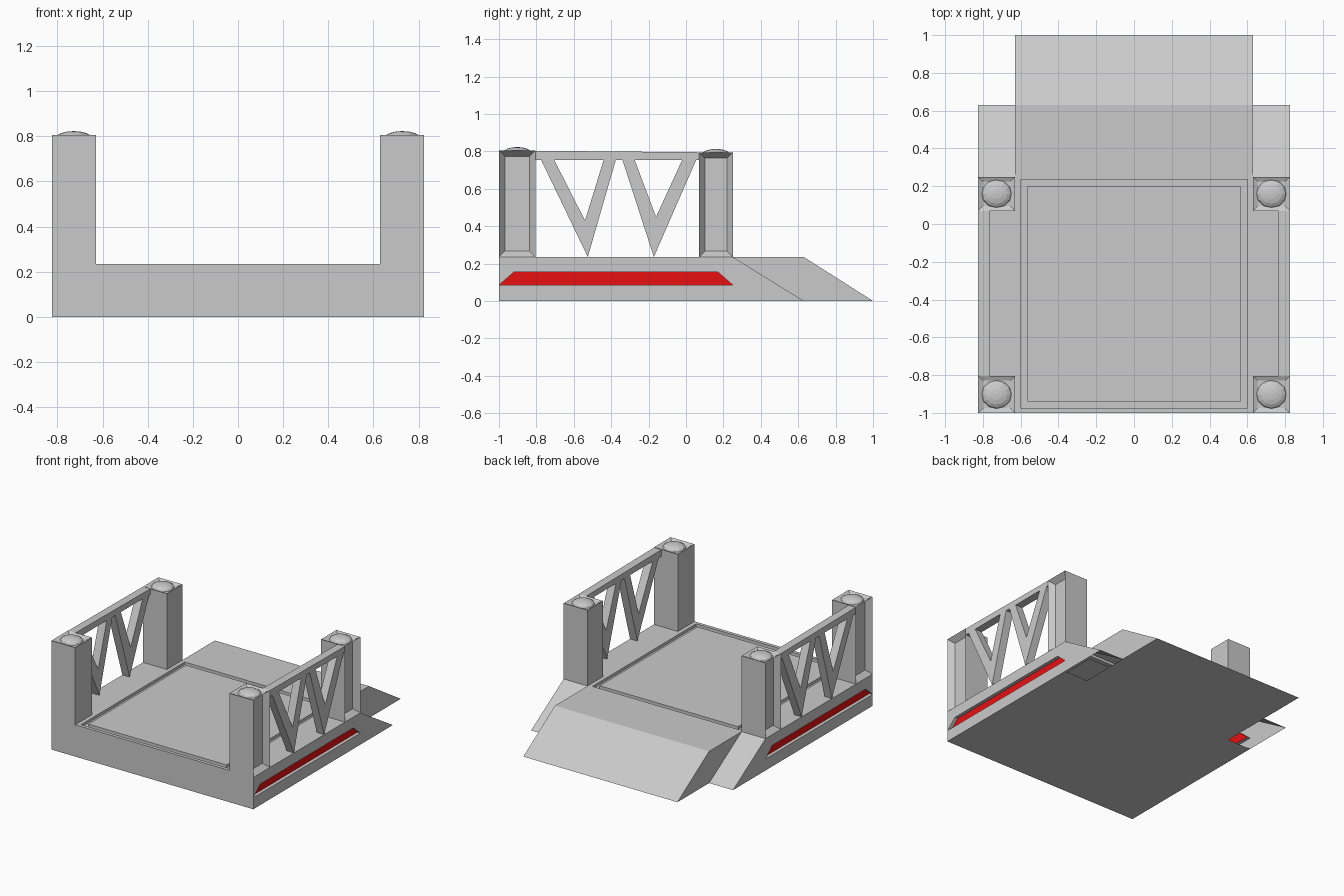
import bpy, bmesh, math
from mathutils import Matrix

if "Cube" in bpy.data.objects:
    bpy.data.objects.remove(bpy.data.objects["Cube"])


def material(name, rgb):
    m = bpy.data.materials.new(name)
    m.diffuse_color = (*rgb, 1)
    m.use_nodes = True
    m.node_tree.nodes["Principled BSDF"].inputs["Base Color"].default_value = m.diffuse_color
    return m


GRAY = material("concrete gray", (0.59, 0.59, 0.59))
RED = material("signal red", (0.8, 0.005, 0.006))
W, C, H = 0.825, 0.63, 0.235      # half width, half deck width, deck height


def finish(name, bm):
    bmesh.ops.remove_doubles(bm, verts=bm.verts, dist=1e-5)
    bmesh.ops.recalc_face_normals(bm, faces=bm.faces)
    me = bpy.data.meshes.new(name)
    bm.to_mesh(me)
    bm.free()
    ob = bpy.data.objects.new(name, me)
    me.materials.append(GRAY)
    me.materials.append(RED)
    bpy.context.collection.objects.link(ob)
    return ob


def face(bm, pts, mat=0):
    f = bm.faces.new([bm.verts.new(p) for p in pts])
    f.material_index = mat
    return f


def rect(x, y0, y1, z):
    return [(-x, y0, z), (x, y0, z), (x, y1, z), (-x, y1, z)]


def bridge(bm, a, b):
    n = len(a)
    for i in range(n):
        j = (i + 1) % n
        face(bm, [a[i], a[j], b[j], b[i]])


# Base: deck with a shallow groove, rear ramp, side slopes and red side strips
bm = bmesh.new()
rings = [rect(C, -1, 0.25, H), rect(0.6, -0.975, 0.235, H),
         rect(0.6, -0.975, 0.235, H - 0.02), rect(0.565, -0.94, 0.2, H - 0.02),
         rect(0.565, -0.94, 0.2, H)]
for a, b in zip(rings, rings[1:]):
    bridge(bm, a, b)
face(bm, rings[-1])
face(bm, rect(C, 0.25, 0.63, H))
face(bm, [(-C, 0.63, H), (C, 0.63, H), (C, 1, 0), (-C, 1, 0)])
half = [(W, -1), (W, 0.25), (C, 0.25), (C, 0.63), (C, 1)]
face(bm, [(x, y, 0) for x, y in half] + [(-x, y, 0) for x, y in half[::-1]])
front = [(W, 0), (W, 0.085), (W, H), (C, H)]
face(bm, [(x, -1, z) for x, z in front] + [(-x, -1, z) for x, z in front[::-1]])
strip = [(-1, 0.085), (0.25, 0.085), (0.17, 0.155), (-0.92, 0.155)]
for s in (-1, 1):
    face(bm, [(s * C, -1, H), (s * W, -1, H), (s * W, 0.25, H), (s * C, 0.25, H)])
    face(bm, [(s * C, 0.25, H), (s * W, 0.25, H), (s * W, 0.63, 0), (s * C, 0.63, 0)])
    face(bm, [(s * C, 0.25, H), (s * C, 0.63, H), (s * C, 1, 0), (s * C, 0.63, 0)])
    p, q, r, t = strip
    for poly in ([(-1, 0), (0.25, 0), (0.63, 0), q, p],
                 [(0.63, 0), (0.25, H), r, q],
                 [(-1, H), t, r, (0.25, H)],
                 [(-1, H), p, t]):
        face(bm, [(s * W, y, z) for y, z in poly])
    inner = [(s * (W - 0.025), y, z) for y, z in strip]
    bridge(bm, [(s * W, y, z) for y, z in strip], inner)
    face(bm, inner, 1)
finish("base", bm)


# Posts: outer side and top sunk with sloped borders, low dome on top
def post(name, s, y0, y1, top):
    bm = bmesh.new()
    lo = [(s * C, y0, H), (s * W, y0, H), (s * W, y1, H), (s * C, y1, H)]
    hi = [(x, y, top) for x, y, _ in lo]
    bridge(bm, lo, hi)
    face(bm, hi)
    bmesh.ops.remove_doubles(bm, verts=bm.verts, dist=1e-5)
    bmesh.ops.recalc_face_normals(bm, faces=bm.faces)
    bm.normal_update()
    side = [f for f in bm.faces if f.normal.x * s > 0.9]
    bmesh.ops.inset_individual(bm, faces=side, thickness=0.045, depth=-0.04)
    bm.normal_update()
    cap = [f for f in bm.faces if f.normal.z > 0.9 and f.calc_center_median().z > top - 0.001]
    bmesh.ops.inset_individual(bm, faces=cap, thickness=0.035, depth=-0.012)
    finish(name, bm)

    bm = bmesh.new()
    bmesh.ops.create_uvsphere(
        bm, u_segments=12, v_segments=8, radius=1,
        matrix=Matrix.Translation((s * (C + W) / 2, (y0 + y1) / 2, top - 0.012))
        @ Matrix.Diagonal((0.08, 0.075, 0.03, 1)))
    bmesh.ops.delete(bm, geom=[v for v in bm.verts if v.co.z < top - 0.013],
                     context='VERTS')
    finish(name + "_dome", bm)


# Truss: flat profile in the side plane, extruded across the wall thickness
def plate(name, s, poly):
    bm = bmesh.new()
    a = [(s * 0.765, y, z) for y, z in poly]
    b = [(s * W, y, z) for y, z in poly]
    bridge(bm, a, b)
    face(bm, a)
    face(bm, b)
    finish(name, bm)


for s, label in ((-1, "left"), (1, "right")):
    post(label + "_front_post", s, -1, -0.805, 0.805)
    post(label + "_back_post", s, 0.07, 0.25, 0.795)
    plate(label + "_top_rail", s, [(-0.805, 0.755), (0.07, 0.755), (0.07, 0.795), (-0.805, 0.803)])
    plate(label + "_front_brace", s, [(-0.775, 0.755), (-0.525, H), (-0.375, 0.755),
                                      (-0.44, 0.755), (-0.54, 0.43), (-0.705, 0.755)])
    plate(label + "_back_brace", s, [(-0.34, 0.755), (-0.172, H), (0.055, 0.755),
                                     (-0.02, 0.755), (-0.16, 0.45), (-0.275, 0.755)])
